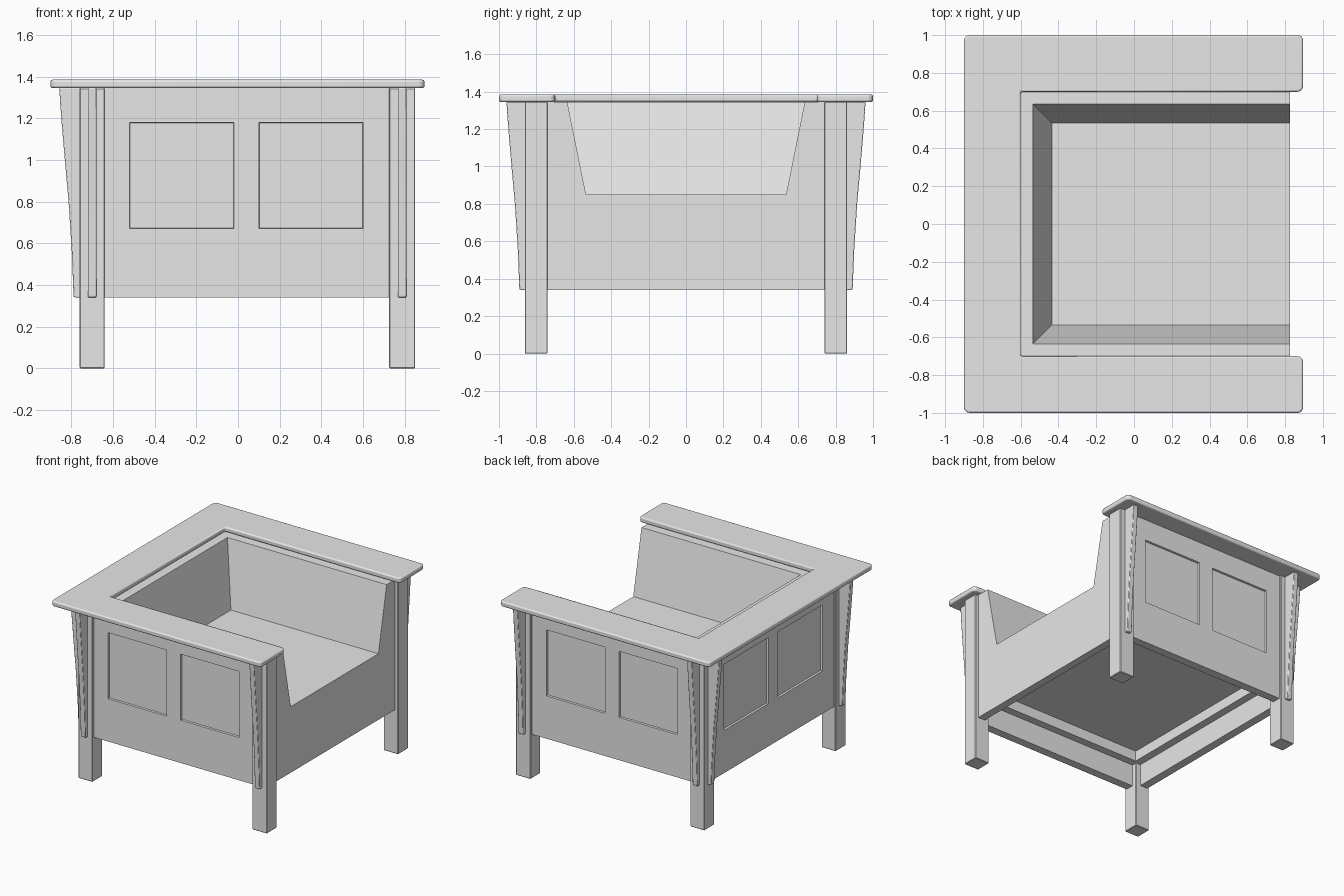
import bpy, bmesh
from math import radians
from mathutils import Vector

cube = bpy.data.objects.get("Cube")
if cube:
    bpy.data.objects.remove(cube, do_unlink=True)

grey = bpy.data.materials.new("plain grey")
grey.use_nodes = True
grey.diffuse_color = (0.8, 0.8, 0.8, 1)
grey.node_tree.nodes["Principled BSDF"].inputs["Base Color"].default_value = (0.8, 0.8, 0.8, 1)


def finish(name, bm, bevel=0, segments=2, smooth=False):
    """Turn a bmesh into an object, with optional edge bevel and smoothing."""
    bmesh.ops.recalc_face_normals(bm, faces=bm.faces[:])
    mesh = bpy.data.meshes.new(name)
    bm.to_mesh(mesh)
    bm.free()
    mesh.materials.append(grey)
    obj = bpy.data.objects.new(name, mesh)
    bpy.context.collection.objects.link(obj)
    if bevel:
        mod = obj.modifiers.new("soft edges", 'BEVEL')
        mod.width, mod.segments, mod.limit_method = bevel, segments, 'ANGLE'
    if smooth:
        bpy.ops.object.select_all(action='DESELECT')
        obj.select_set(True)
        bpy.context.view_layer.objects.active = obj
        bpy.ops.object.shade_smooth_by_angle(angle=radians(35))
    return obj


def prism(name, points, axis, start, end, **style):
    """Extrude a 2D profile along an axis; the points use the other two axes in order."""
    def place(a, b):
        co = [a, b]
        co.insert(axis, start)
        return co
    bm = bmesh.new()
    face = bm.faces.new([bm.verts.new(place(a, b)) for a, b in points])
    shift = Vector((0, 0, 0))
    shift[axis] = end - start
    new = bmesh.ops.extrude_face_region(bm, geom=[face], use_keep_orig=True)["geom"]
    bmesh.ops.translate(bm, vec=shift, verts=[v for v in new if isinstance(v, bmesh.types.BMVert)])
    return finish(name, bm, **style)


def box(name, x, y, z, **style):
    corners = [(x[0], y[0]), (x[1], y[0]), (x[1], y[1]), (x[0], y[1])]
    return prism(name, corners, 2, z[0], z[1], **style)


def panel(name, axis, outer, inner, cuts):
    """Upright board with two recessed fields on its outer face."""
    heights = (0.34, 0.67, 1.18, 1.345)

    def place(u, z):
        return (outer, u, z) if axis == 0 else (u, outer, z)
    bm = bmesh.new()
    grid = [[bm.verts.new(place(u, z)) for z in heights] for u in cuts]
    cells = {}
    for i in range(len(cuts) - 1):
        for j in range(len(heights) - 1):
            cells[i, j] = bm.faces.new((grid[i][j], grid[i + 1][j], grid[i + 1][j + 1], grid[i][j + 1]))
    fields = [cells[1, 1], cells[3, 1]]
    back = bmesh.ops.extrude_face_region(bm, geom=list(cells.values()), use_keep_orig=True)["geom"]
    shift = Vector((0, 0, 0))
    shift[axis] = inner - outer
    bmesh.ops.translate(bm, vec=shift, verts=[v for v in back if isinstance(v, bmesh.types.BMVert)])
    bmesh.ops.recalc_face_normals(bm, faces=bm.faces[:])
    bmesh.ops.inset_individual(bm, faces=fields, thickness=0.003, depth=-0.015)
    return finish(name, bm)


# Curved bracket outline: distance out from the leg, height
bracket = [(0.02, 0.34), (0.026, 0.345), (0.034, 0.55), (0.05, 0.8), (0.068, 1.0),
           (0.085, 1.2), (0.095, 1.345)]
LEG_X = {"back": (-0.76, -0.64), "front": (0.725, 0.85)}

for side, s in (("left", 1), ("right", -1)):
    # Legs and their side brackets
    for end, xs in LEG_X.items():
        box(f"{end}_{side}_leg", xs, (s * 0.74, s * 0.862), (0, 1.345), bevel=0.004, segments=1)
        mid = sum(xs) / 2
        outline = [(s * 0.85, 0.34)] + [(s * (0.865 + d), z) for d, z in bracket] + [(s * 0.85, 1.345)]
        prism(f"{end}_{side}_side_bracket", outline, 0, mid - 0.02, mid + 0.02,
              bevel=0.005, smooth=True)
    # Bracket on the rear face
    outline = [(-0.75, 0.34)] + [(-0.763 - d, z) for d, z in bracket] + [(-0.75, 1.345)]
    prism(f"{side}_rear_bracket", outline, 1, s * 0.80 - 0.02, s * 0.80 + 0.02,
          bevel=0.005, smooth=True)
    # Side board and sloped padded arm
    panel(f"{side}_side_panel", 1, s * 0.845, s * 0.78, (-0.65, -0.52, -0.02, 0.10, 0.60, 0.735))
    arm = [(0.535, 0.59), (0.535, 0.85), (0.635, 1.345), (0.80, 1.345), (0.80, 0.59)]
    prism(f"{side}_arm", [(s * y, z) for y, z in arm], 0, -0.70, 0.825)
    # Support strip under the seat
    box(f"{side}_seat_cleat", (-0.70, 0.78), (s * 0.72, s * 0.80), (0.51, 0.60))

# Back board, sloped backrest, seat and front apron
panel("back_panel", 0, -0.745, -0.68, (-0.75, -0.60, -0.06, 0.06, 0.60, 0.75))
prism("backrest", [(-0.435, 0.59), (-0.435, 0.85), (-0.535, 1.345), (-0.70, 1.345), (-0.70, 0.59)],
      1, -0.80, 0.80)
box("seat", (-0.70, 0.825), (-0.56, 0.56), (0.59, 0.85))
box("front_apron", (0.765, 0.825), (-0.75, 0.75), (0.34, 0.70))
box("back_seat_cleat", (-0.70, -0.62), (-0.80, 0.80), (0.51, 0.60))

# U-shaped top board with rounded outer corners
bm = bmesh.new()
outline = [(0.895, -1), (0.895, -0.7), (-0.6, -0.7), (-0.6, 0.7),
           (0.895, 0.7), (0.895, 1), (-0.9, 1), (-0.9, -1)]
verts = [bm.verts.new((x, y, 1.345)) for x, y in outline]
bm.faces.new(verts)
bmesh.ops.bevel(bm, geom=[v for v in verts if v.co.x != -0.6 and abs(v.co.x + 0.6) > 0.01],
                offset=0.03, segments=5, profile=0.5, affect='VERTICES')
top = bmesh.ops.extrude_face_region(bm, geom=bm.faces[:], use_keep_orig=True)["geom"]
bmesh.ops.translate(bm, vec=(0, 0, 0.04), verts=[v for v in top if isinstance(v, bmesh.types.BMVert)])
finish("top_board", bm, bevel=0.01, segments=3, smooth=True)
